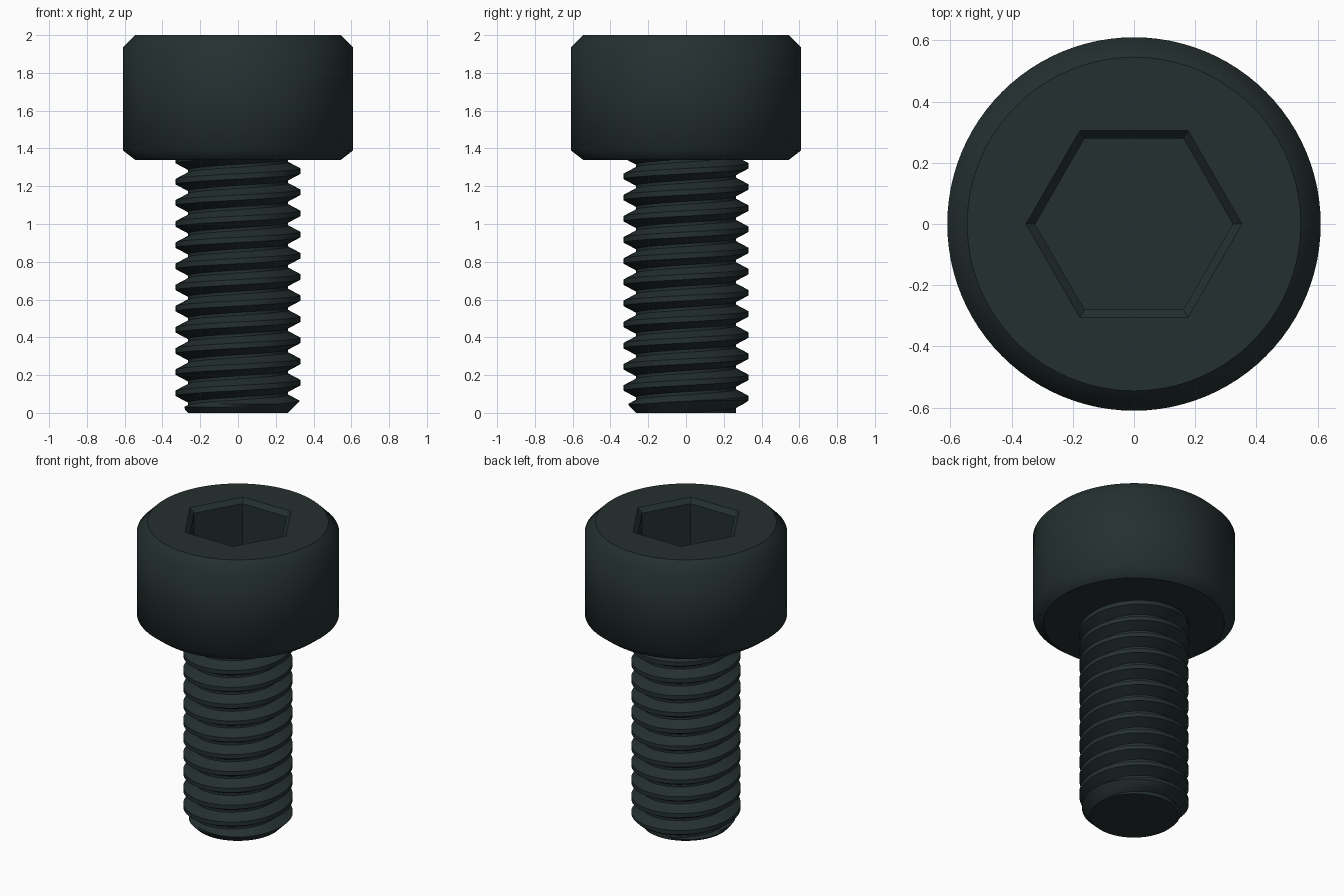
import bpy, bmesh, math
from mathutils import Vector

if "Cube" in bpy.data.objects:
    bpy.data.objects.remove(bpy.data.objects["Cube"])

black = bpy.data.materials.new("black_oxide_steel")
black.diffuse_color = (0.018, 0.029, 0.029, 1)
black.use_nodes = True
black.node_tree.nodes["Principled BSDF"].inputs["Base Color"].default_value = black.diffuse_color


def ring(bm, r, z, n):
    """Closed loop of n vertices."""
    return [bm.verts.new((r * math.cos(2 * math.pi * i / n),
                          r * math.sin(2 * math.pi * i / n), z)) for i in range(n)]


def bridge(bm, a, b, smooth):
    n = len(a)
    for i in range(n):
        j = (i + 1) % n
        bm.faces.new((a[i], a[j], b[j], b[i])).smooth = smooth


def finish(bm, name):
    bmesh.ops.recalc_face_normals(bm, faces=bm.faces)
    me = bpy.data.meshes.new(name)
    bm.to_mesh(me)
    bm.free()
    me.materials.append(black)
    ob = bpy.data.objects.new(name, me)
    bpy.context.collection.objects.link(ob)
    return ob


# Cap head: chamfered cylinder with a hexagonal socket
SEG = 96
bm = bmesh.new()
outer = [ring(bm, r, z, SEG) for r, z in
         [(0.545, 1.34), (0.61, 1.39), (0.61, 1.935), (0.545, 2.0)]]
for a, b in zip(outer, outer[1:]):
    bridge(bm, a, b, True)
bm.faces.new(outer[0])

socket = [ring(bm, r, z, 6) for r, z in
          [(0.353, 2.0), (0.323, 1.97), (0.323, 1.65)]]
for a, b in zip(socket, socket[1:]):
    bridge(bm, a, b, False)
bm.faces.new(socket[-1])

# Flat top between the rim and the socket mouth
rims = [bm.edges.get((l[i], l[(i + 1) % len(l)]))
        for l in (outer[-1], socket[0]) for i in range(len(l))]
bmesh.ops.triangle_fill(bm, edges=rims, use_beauty=True, normal=Vector((0, 0, 1)))

# Crisp rims, soft transition from side to chamfer
for l in (outer[0], outer[-1]):
    for i in range(SEG):
        bm.edges.get((l[i], l[(i + 1) % SEG])).smooth = False
finish(bm, "cap_head")

# Threaded shank: right-handed helical sweep of the thread profile
PITCH, CREST_Z, TURN = 0.112, 0.16, 64
ROOT, CREST, TOP = 0.265, 0.33, 1.34
profile = [(-0.0485, ROOT), (-0.014, CREST), (0.014, CREST), (0.0485, ROOT)]
bm = bmesh.new()
columns = []
for i in range(TURN + 1):
    t = i / TURN
    a = 2 * math.pi * t
    col = []
    for k in range(-4, 13):
        for dz, r in profile:
            z = CREST_Z + (k + t) * PITCH + dz
            col.append(bm.verts.new((r * math.cos(a), r * math.sin(a), z)))
    columns.append(col)
for a, b in zip(columns, columns[1:]):
    for j in range(len(a) - 1):
        bm.faces.new((a[j], b[j], b[j + 1], a[j + 1]))
bmesh.ops.remove_doubles(bm, verts=bm.verts, dist=1e-5)


def cut(z, up):
    bmesh.ops.bisect_plane(bm, geom=bm.verts[:] + bm.edges[:] + bm.faces[:],
                           plane_co=(0, 0, z), plane_no=(0, 0, up), clear_outer=True)


cut(TOP, 1)
cut(0, -1)

# Chamfered tip: add levels, then limit the radius near the end
for z in (0.016, 0.032, 0.048, 0.065):
    bmesh.ops.bisect_plane(bm, geom=bm.verts[:] + bm.edges[:] + bm.faces[:],
                           plane_co=(0, 0, z), plane_no=(0, 0, 1))
for v in bm.verts:
    r, limit = math.hypot(v.co.x, v.co.y), ROOT + max(v.co.z, 0)
    if r > limit:
        v.co.x *= limit / r
        v.co.y *= limit / r
for f in bm.faces:
    f.smooth = True

# End cap
end = [e for e in bm.edges if e.is_boundary and all(abs(v.co.z) < 1e-4 for v in e.verts)]
bmesh.ops.holes_fill(bm, edges=end, sides=0)
shank = finish(bm, "threaded_shank")
bpy.context.view_layer.objects.active = shank
shank.select_set(True)
bpy.ops.object.shade_smooth_by_angle(angle=math.radians(35))
